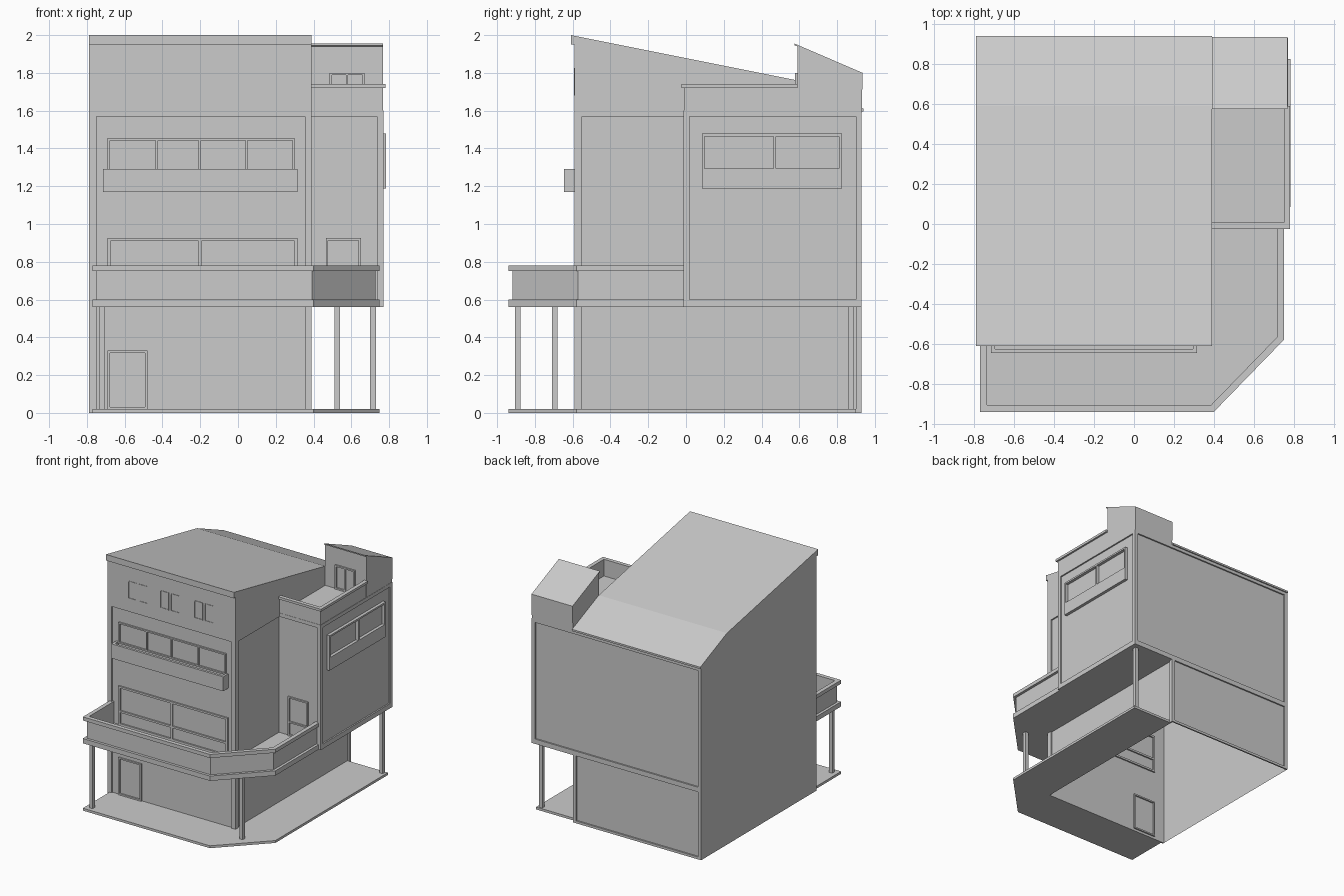
import bpy, bmesh
from mathutils import Vector

cube = bpy.data.objects.get("Cube")
if cube:
    bpy.data.objects.remove(cube, do_unlink=True)

GREY = (0.6, 0.6, 0.6, 1)
plaster = bpy.data.materials.new("grey_plaster")
plaster.use_nodes = True
plaster.diffuse_color = GREY
plaster.node_tree.nodes["Principled BSDF"].inputs["Base Color"].default_value = GREY


def finish(name, bm):
    bmesh.ops.recalc_face_normals(bm, faces=bm.faces)
    mesh = bpy.data.meshes.new(name)
    bm.to_mesh(mesh)
    bm.free()
    mesh.materials.append(plaster)
    obj = bpy.data.objects.new(name, mesh)
    bpy.context.collection.objects.link(obj)
    return obj


def add_box(bm, x, y, z):
    """Add a box given (min, max) pairs per axis."""
    verts = bmesh.ops.create_cube(bm, size=1)["verts"]
    for v in verts:
        v.co = Vector([(a + b) / 2 + c * (b - a) for c, (a, b) in zip(v.co, (x, y, z))])
    return verts


def boxes(name, *items):
    bm = bmesh.new()
    for item in items:
        add_box(bm, *item)
    return finish(name, bm)


def prism(name, points, start, end, axis):
    """Extrude a profile: along z from (x, y) points or along x from (y, z) points."""
    bm = bmesh.new()
    place = (lambda p: (p[0], p[1], start)) if axis == "z" else (lambda p: (start, p[0], p[1]))
    face = bm.faces.new([bm.verts.new(place(p)) for p in points])
    step = (0, 0, end - start) if axis == "z" else (end - start, 0, 0)
    new = bmesh.ops.extrude_face_region(bm, geom=[face], use_keep_orig=True)["geom"]
    bmesh.ops.translate(bm, vec=step, verts=[g for g in new if isinstance(g, bmesh.types.BMVert)])
    return finish(name, bm)


def inset(path, d):
    """Offset an open path to its left with mitred corners."""
    pts = [Vector(p) for p in path]
    normals = []
    for a, b in zip(pts, pts[1:]):
        t = (b - a).normalized()
        normals.append(Vector((-t.y, t.x)))
    out = []
    for i, p in enumerate(pts):
        n1, n2 = normals[max(i - 1, 0)], normals[min(i, len(normals) - 1)]
        out.append(p + (n1 + n2) * (d / (1 + n1.dot(n2))))
    return out


def band(name, path, d0, d1, z0, z1):
    return prism(name, inset(path, d0) + inset(path, d1)[::-1], z0, z1, "z")


def window(name, side, plane, u, z, splits=(), rails=(), bar=0.012, proud=0.012):
    """Frame bars around (u, z); side is 'front' (faces -y) or 'left' (faces +x)."""
    cells = [((c - bar / 2, c + bar / 2), z) for c in (u[0] + bar / 2, *splits, u[1] - bar / 2)]
    cells += [(u, (c - bar / 2, c + bar / 2)) for c in (z[0] + bar / 2, *rails, z[1] - bar / 2)]
    depth = (plane - proud, plane + proud)
    return boxes(name, *[(uu, depth, zz) if side == "front" else (depth, uu, zz)
                         for uu, zz in cells])


# Main dimensions
L, R, T = -0.79, 0.39, 0.77        # right wall, inner corner, tower outer wall
F, B = -0.59, 0.93                 # front and back walls
D = 0.012                          # depth of the sunk wall panels
FLOOR, PANEL, TERRACE = 0.56, 1.57, 1.6

# Main walls: hollow shell, open underneath
bm = bmesh.new()
verts = add_box(bm, (L, R - D), (F + D, B - D), (0, PANEL))
under = [f for f in bm.faces if all(v.co.z < 0.01 for v in f.verts)]
bmesh.ops.delete(bm, geom=under, context="FACES_ONLY")
finish("main_walls", bm)

# Roof storey with a front lip and a steeper back pitch
prism("main_roof", [(F, PANEL), (F, 1.95), (-0.61, 1.95), (-0.61, 2.0), (0.59, 1.76),
                    (0.94, 1.61), (0.94, 1.595), (B, 1.595), (B, PANEL)], L, R, "x")

# Raised wall borders around the sunk panels
boxes("main_frame",
      ((L, L + 0.04), (F, F + D), (0, PANEL)),
      ((R - 0.035, R), (F, F + D), (0, PANEL)),
      ((R - D, R), (F, F + 0.04), (0, PANEL)),
      ((R - D, R), (B - 0.03, B), (0, FLOOR)),
      ((L, L + 0.03), (B - D, B), (0, PANEL)),
      ((R - 0.03, R), (B - D, B), (0, FLOOR)),
      ((L, T), (B - D, B), (FLOOR, 0.6)),
      ((L, R), (B - D, B), (0, 0.02)))

# Side tower on the left
boxes("tower_walls", ((R - D, T - D), (0, B - D), (FLOOR, TERRACE)))
boxes("tower_frame",
      ((T - 0.035, T), (-0.012, 0.018), (FLOOR, PANEL)),
      ((T - 0.03, T), (B - 0.03, B), (FLOOR, PANEL)),
      ((T - D, T), (0, B), (FLOOR, 0.6)),
      ((R - D, T), (-0.012, B), (PANEL, TERRACE)))

# Roof terrace parapet and rail
terrace = [(R, -0.025), (0.782, -0.025), (0.782, 0.59)]
band("terrace_parapet", terrace, 0.015, 0.03, TERRACE - 0.01, 1.72)
band("terrace_rail", terrace, 0, 0.032, 1.72, 1.74)

# Stair hut on the terrace
prism("stair_hut", [(0.59, PANEL), (0.59, 1.94), (0.575, 1.945), (0.575, 1.955),
                    (0.935, 1.8), (B, PANEL)], R, 0.768, "x")
window("hut_door", "front", 0.59, (0.485, 0.67), (TERRACE, 1.8), [0.577])

# Ground platform and balcony share one outline
edge = [(-0.77, F + D), (-0.77, -0.94), (0.4, -0.94), (0.75, -0.58)]
corner = [(R - D, F + D)]
prism("ground_platform", edge + [(0.75, 0.9), (R - D, 0.9)] + corner, 0, 0.02, "z")
prism("balcony_slab", edge + [(0.75, 0), (R - D, 0)] + corner, FLOOR, 0.6, "z")
rim = edge + [(0.75, 0)]
band("balcony_parapet", rim, 0.022, 0.032, 0.6, 0.75)
band("balcony_rail", rim, 0, 0.034, 0.75, 0.78)

# Posts
boxes("posts", *[((x - 0.015, x + 0.015), (y - 0.015, y + 0.015), (0.02, FLOOR))
                 for x, y in ((-0.72, -0.89), (0.525, -0.695), (0.715, 0.875))])

# Front openings
wall = F + D
window("entrance_door", "front", wall, (-0.69, -0.48), (0.02, 0.33))
window("balcony_window", "front", wall, (-0.69, 0.315), (0.6, 0.925), [-0.2], [0.715], 0.016)
window("balcony_door", "front", 0, (0.465, 0.65), (0.6, 0.925), (), [0.715])
window("upper_window", "front", wall, (-0.69, 0.3), (1.28, 1.455), [-0.43, -0.203, 0.045])

# Planter below the upper window
boxes("planter",
      ((-0.715, 0.315), (-0.645, wall), (1.17, 1.19)),
      ((-0.715, 0.315), (-0.645, -0.625), (1.17, 1.29)),
      *[((x, x + 0.02), (-0.645, wall), (1.17, 1.29)) for x in (-0.715, 0.295)])

# Small paired windows under the roof
for i, x in enumerate((-0.507, -0.213, 0.1)):
    for j, side in enumerate((-1, 1)):
        mid = x + side * 0.049
        window(f"attic_window_{i}_{j}", "front", F, (mid - 0.04, mid + 0.04),
               (1.68, 1.825), bar=0.005, proud=0.004)

# Tower side window with a solid lower panel
window("tower_window", "left", T - D, (0.085, 0.825), (1.28, 1.478), [0.47],
       bar=0.014, proud=0.025)
boxes("tower_window_panel", ((T - 0.03, T + 0.013), (0.085, 0.825), (1.188, 1.29)))
